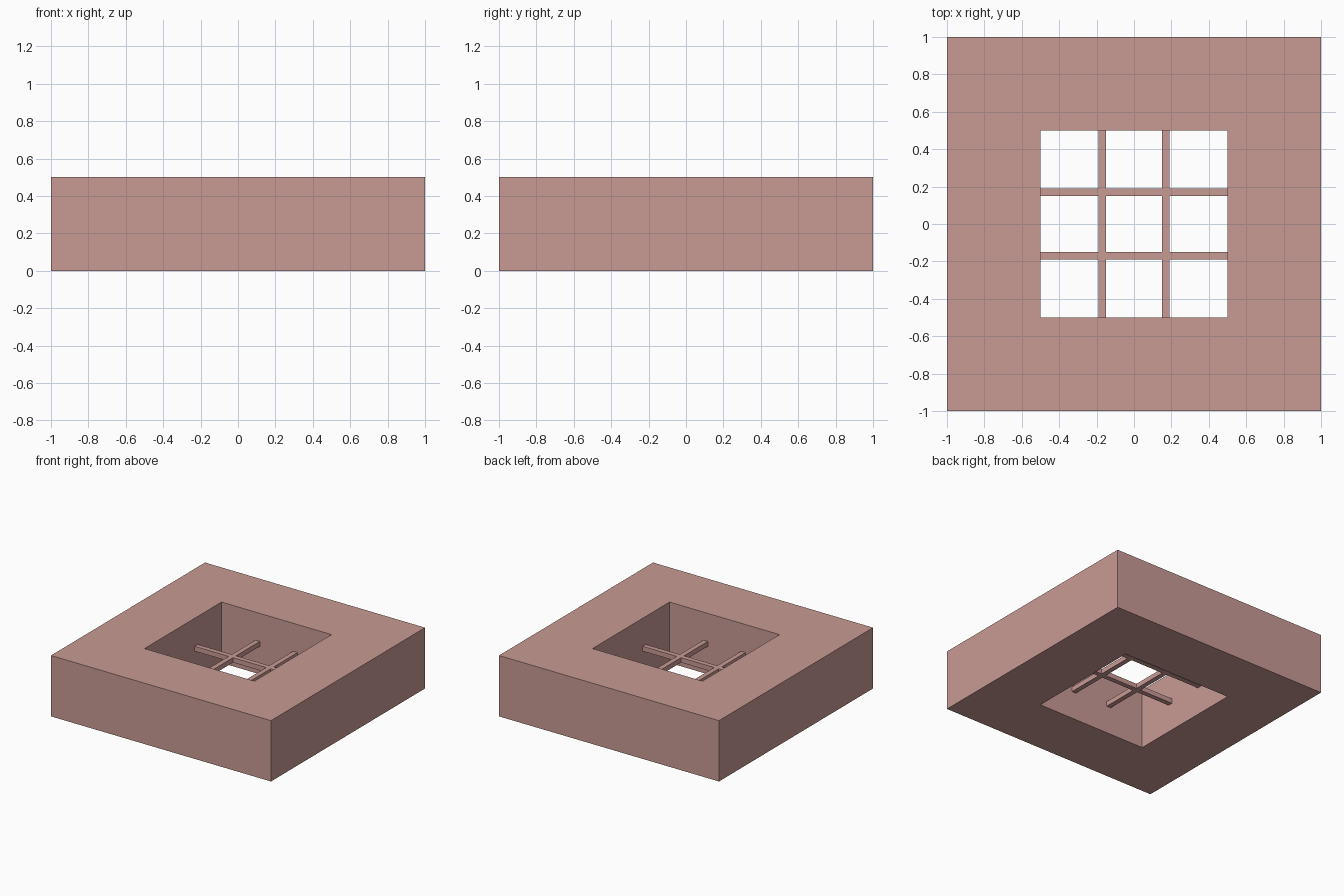
import bpy, bmesh

if "Cube" in bpy.data.objects:
    bpy.data.objects.remove(bpy.data.objects["Cube"])

clay = bpy.data.materials.new("dusty_pink")
clay.diffuse_color = (0.584, 0.328, 0.296, 1)
clay.use_nodes = True
clay.node_tree.nodes["Principled BSDF"].inputs["Base Color"].default_value = clay.diffuse_color


def finish(bm, name):
    bmesh.ops.recalc_face_normals(bm, faces=bm.faces)
    mesh = bpy.data.meshes.new(name)
    bm.to_mesh(mesh)
    bm.free()
    mesh.materials.append(clay)
    obj = bpy.data.objects.new(name, mesh)
    bpy.context.collection.objects.link(obj)
    return obj


# thick square surround with a square opening
CORNERS = [(-1, -1), (1, -1), (1, 1), (-1, 1)]
bm = bmesh.new()
rings = [[bm.verts.new((x * r, y * r, z)) for x, y in CORNERS]
         for r, z in ((1, 0), (1, 0.5), (0.5, 0.5), (0.5, 0))]
for k in range(4):
    a, b = rings[k], rings[(k + 1) % 4]
    for i in range(4):
        j = (i + 1) % 4
        bm.faces.new((a[i], a[j], b[j], b[i]))
finish(bm, "wall_surround")

# grid of window bars as one cross-shaped mesh, at mid depth
C = [-0.5, -0.191, -0.151, 0.151, 0.191, 0.5]
bm = bmesh.new()
for i in range(5):
    for j in range(5):
        if i in (1, 3) or j in (1, 3):
            bm.faces.new([bm.verts.new((C[a], C[b], 0.23)) for a, b in
                          ((i, j), (i + 1, j), (i + 1, j + 1), (i, j + 1))])
bmesh.ops.remove_doubles(bm, verts=bm.verts, dist=0.0001)
ext = bmesh.ops.extrude_face_region(bm, geom=bm.faces[:], use_keep_orig=True)
bmesh.ops.translate(bm, vec=(0, 0, 0.04),
                    verts=[v for v in ext["geom"] if isinstance(v, bmesh.types.BMVert)])
finish(bm, "window_bars")
